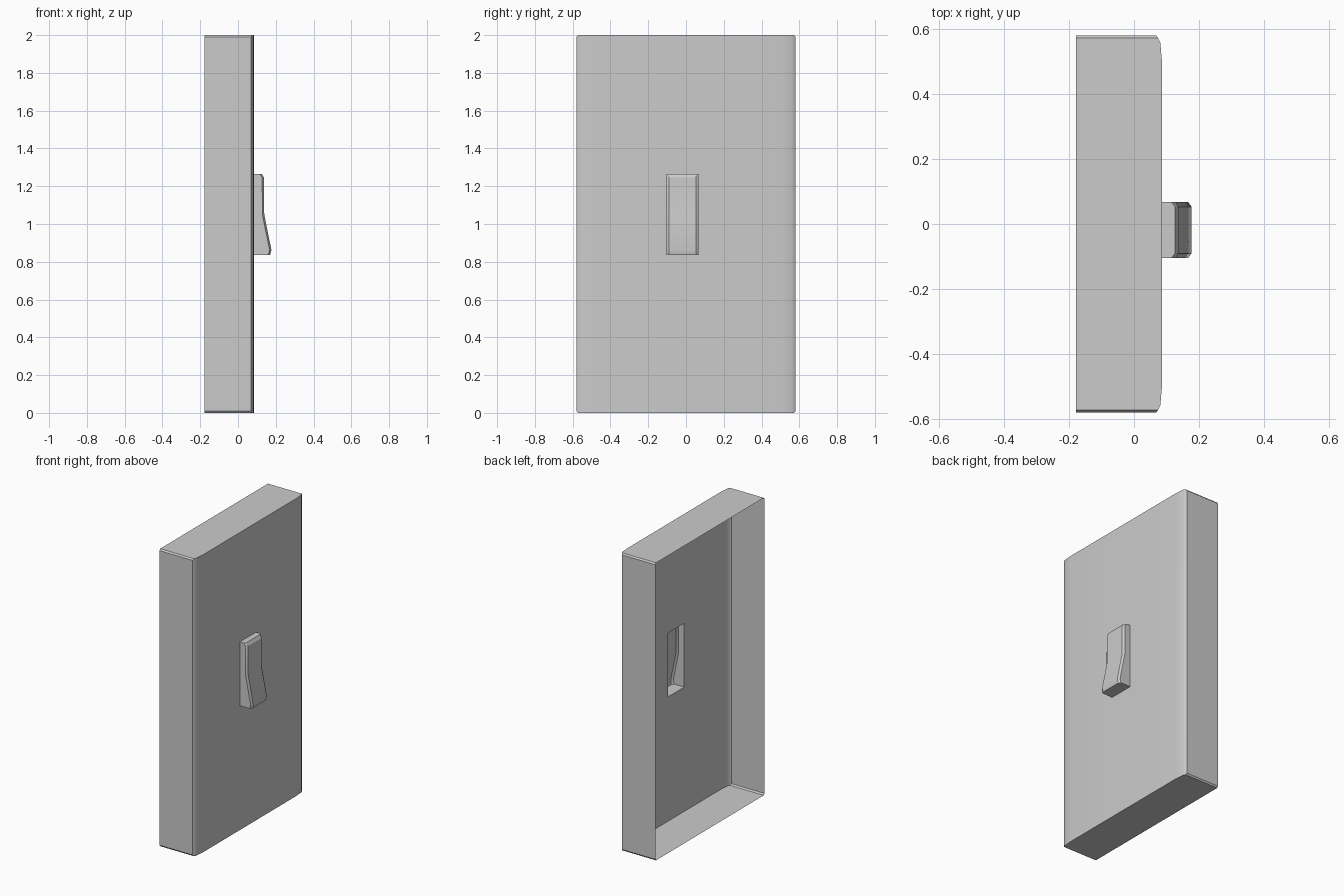
import bpy
import math

if "Cube" in bpy.data.objects:
    bpy.data.objects.remove(bpy.data.objects["Cube"])


def shell(name, columns, back_x, hole=None):
    """Thin open-backed shell: a front grid of (x, y, z) columns, ordered by y
    and then z, with walls running from its outline back to back_x."""
    n, m = len(columns), len(columns[0])
    verts = [p for col in columns for p in col]
    faces = []
    for c in range(n - 1):
        for r in range(m - 1):
            if (c, r) != hole:
                a, b = c * m + r, (c + 1) * m + r
                faces.append((a, b, b + 1, a + 1))
    # outline, counter-clockwise seen from the front
    rim = ([c * m for c in range(n)]
           + [(n - 1) * m + r for r in range(1, m)]
           + [c * m + m - 1 for c in range(n - 2, -1, -1)]
           + list(range(m - 2, 0, -1)))
    start = len(verts)
    verts += [(back_x, verts[i][1], verts[i][2]) for i in rim]
    for i in range(len(rim)):
        j = (i + 1) % len(rim)
        faces.append((rim[i], start + i, start + j, rim[j]))
    mesh = bpy.data.meshes.new(name)
    mesh.from_pydata(verts, [], faces)
    mesh.update()
    obj = bpy.data.objects.new(name, mesh)
    bpy.context.collection.objects.link(obj)
    bpy.ops.object.select_all(action='DESELECT')
    obj.select_set(True)
    bpy.context.view_layer.objects.active = obj
    bpy.ops.object.shade_smooth_by_angle(angle=math.radians(30))
    return obj


# Shared opening where the switch meets the plate
Y0, Y1, Z0, Z1 = -0.104, 0.067, 0.836, 1.265
FRONT, BACK = 0.086, -0.178

# Wall plate: rounded long edges, clipped corners, open back
edge = [(0.58, 0.068, 0.01), (0.572, 0.074, 0.0),
        (0.557, 0.081, 0.0), (0.50, FRONT, 0.0)]
section = ([(-y, x, t) for y, x, t in edge]
           + [(Y0, FRONT, 0), (Y1, FRONT, 0)]
           + [(y, x, t) for y, x, t in reversed(edge)])
shell("wall_plate",
      [[(x, y, z) for z in (t, Z0, Z1, 2 - t)] for y, x, t in section],
      BACK, hole=(len(edge), 1))

# Rocker switch: bent face with bevelled sides, hollow behind
profile = [(0.170, Z0), (0.177, 0.862), (0.139, 1.05),
           (0.138, 1.245), (0.126, Z1)]
shell("rocker_switch",
      [[(x - inset, y, z) for x, z in profile]
       for y, inset in ((Y0, 0.01), (Y0 + 0.014, 0),
                        (Y1 - 0.014, 0), (Y1, 0.01))],
      FRONT)
